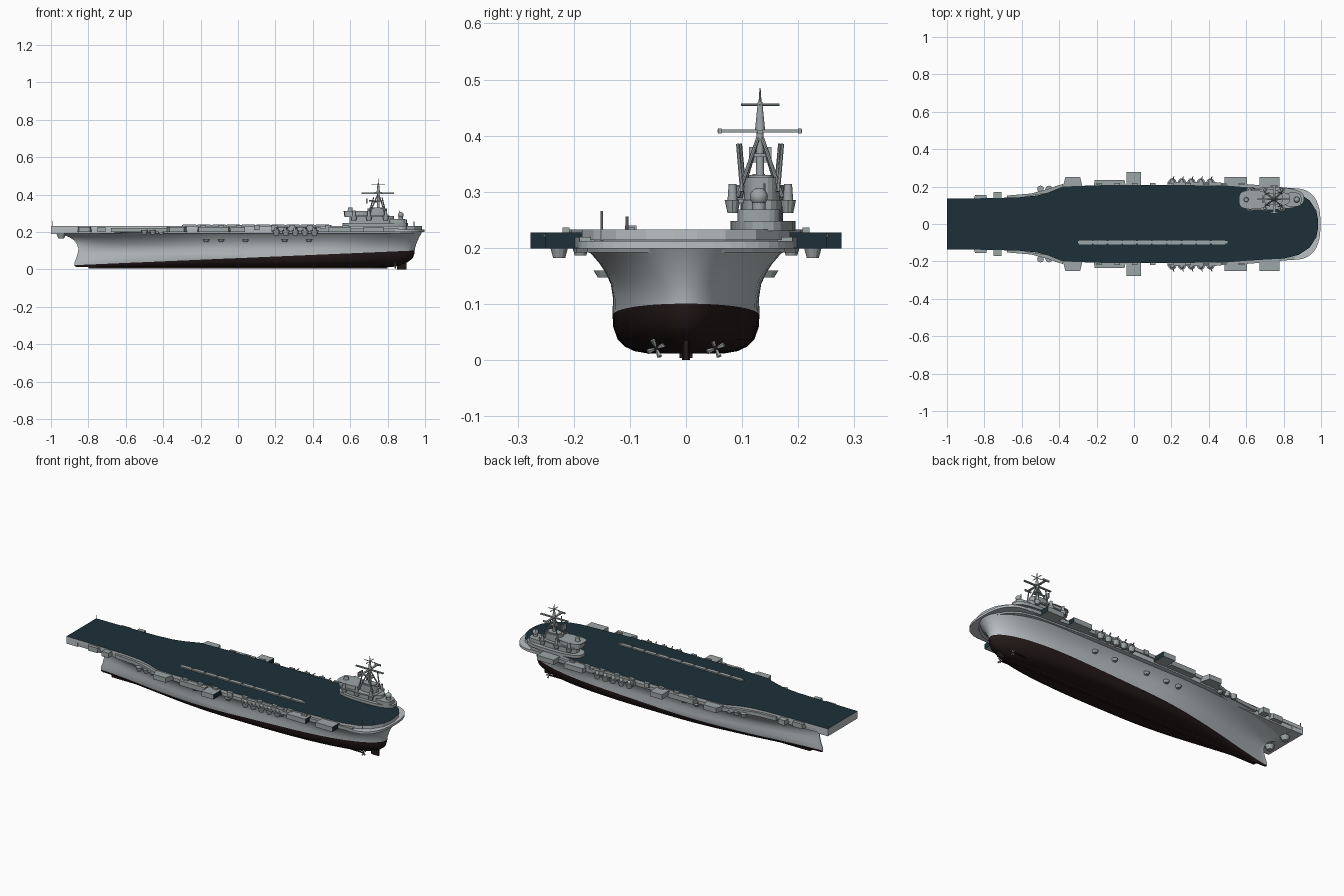
import bpy, bmesh, math
from mathutils import Vector


def mat(name, c):
    m = bpy.data.materials.new(name)
    m.diffuse_color = (*c, 1)
    return m


HULL = mat("hull_light_grey", (0.49, 0.53, 0.55))
GREY = mat("fitting_grey", (0.34, 0.38, 0.39))
TEAL = mat("deck_teal", (0.012, 0.030, 0.039))
RED = mat("antifouling_dark_red", (0.018, 0.010, 0.010))


def finish(name, bm, mats, smooth=False):
    bmesh.ops.recalc_face_normals(bm, faces=bm.faces)
    me = bpy.data.meshes.new(name)
    bm.to_mesh(me)
    bm.free()
    ob = bpy.data.objects.new(name, me)
    bpy.context.collection.objects.link(ob)
    for m in mats:
        me.materials.append(m)
    if smooth:
        bpy.ops.object.select_all(action='DESELECT')
        bpy.context.view_layer.objects.active = ob
        ob.select_set(True)
        bpy.ops.object.shade_smooth_by_angle(angle=math.radians(35))
    return ob


def prism(name, pts, z0, z1, m=GREY, rule=None, m2=TEAL, taper=1.0):
    """Extruded outline; faces matching rule(normal) take the second colour."""
    bm = bmesh.new()
    cx = sum(p[0] for p in pts) / len(pts)
    cy = sum(p[1] for p in pts) / len(pts)
    lo = [bm.verts.new((cx + (x - cx) * taper, cy + (y - cy) * taper, z0)) for x, y in pts]
    hi = [bm.verts.new((x, y, z1)) for x, y in pts]
    bm.faces.new(lo)
    bm.faces.new(hi)
    n = len(pts)
    for i in range(n):
        bm.faces.new((lo[i], lo[(i + 1) % n], hi[(i + 1) % n], hi[i]))
    bmesh.ops.recalc_face_normals(bm, faces=bm.faces)
    if rule:
        for f in bm.faces:
            f.normal_update()
            f.material_index = int(rule(f.normal))
    return finish(name, bm, [m, m2])


def box(name, x0, x1, y0, y1, z0, z1, m=GREY):
    return prism(name, [(x0, y0), (x1, y0), (x1, y1), (x0, y1)], z0, z1, m)


def oval(cx, cy, rx, ry, n=24, p=1.0):
    out = []
    for i in range(n):
        a = 2 * math.pi * i / n
        c, s = math.cos(a), math.sin(a)
        out.append((cx + rx * math.copysign(abs(c) ** p, c), cy + ry * math.copysign(abs(s) ** p, s)))
    return out


def rod(name, a, b, r, r2=None, m=GREY, n=8):
    a, b = Vector(a), Vector(b)
    bm = bmesh.new()
    bmesh.ops.create_cone(bm, cap_ends=True, segments=n, radius1=r, radius2=r if r2 is None else r2, depth=(b - a).length)
    q = (b - a).to_track_quat('Z', 'Y')
    for v in bm.verts:
        v.co = q @ v.co + (a + b) / 2
    return finish(name, bm, [m], n > 8)


def ball(name, c, r, m=GREY):
    bm = bmesh.new()
    bmesh.ops.create_uvsphere(bm, u_segments=14, v_segments=8, radius=r)
    bmesh.ops.translate(bm, vec=Vector(c), verts=bm.verts)
    return finish(name, bm, [m], True)


# Hull: lofted levels (z, bow x, stern x, half width, entry length, run length)
LEVELS = [(0.012, -0.86, 0.82, 0.070, 0.55, 0.45), (0.016, -0.872, 0.845, 0.092, 0.53, 0.43),
          (0.024, -0.875, 0.87, 0.109, 0.51, 0.40), (0.037, -0.874, 0.905, 0.122, 0.50, 0.37),
          (0.06, -0.865, 0.935, 0.130, 0.48, 0.32), (0.085, -0.857, 0.943, 0.131, 0.475, 0.29),
          (0.11, -0.853, 0.946, 0.130, 0.47, 0.27), (0.135, -0.862, 0.953, 0.134, 0.46, 0.245),
          (0.155, -0.877, 0.961, 0.143, 0.45, 0.22), (0.172, -0.902, 0.969, 0.154, 0.44, 0.205),
          (0.187, -0.94, 0.977, 0.167, 0.43, 0.19), (0.200, -0.985, 0.985, 0.181, 0.42, 0.18)]
N = 48
bm = bmesh.new()
rings = []
for z, xb, xs, w, a, c in LEVELS:
    ring = []
    flare = max(0.0, (z - 0.105) / 0.095)
    for i in range(N + 1):
        s = 0.5 - 0.5 * math.cos(math.pi * i / N)
        f = 1.0
        if s < a:
            f = math.sin(math.pi / 2 * s / a) ** (1.15 - 0.65 * flare)
        if s > 1 - c:
            f *= math.sqrt(max(0, 1 - ((s - 1 + c) / c) ** 2.3))
        ring.append((xb + (xs - xb) * s, max(w * f, 0.002), z))
    left = [bm.verts.new((x, -y, z)) for x, y, z in ring]
    right = [bm.verts.new((x, y, z)) for x, y, z in reversed(ring)]
    rings.append(left + right)
M = len(rings[0])
for lo, hi in zip(rings, rings[1:]):
    for i in range(M):
        j = (i + 1) % M
        bm.faces.new((lo[i], lo[j], hi[j], hi[i]))
for r in (rings[0], rings[-1]):
    for i in range(N):
        bm.faces.new((r[i], r[i + 1], r[M - 2 - i], r[M - 1 - i]))
# sloping waterline cut, dark red below
bmesh.ops.bisect_plane(bm, geom=bm.verts[:] + bm.edges[:] + bm.faces[:],
                       plane_co=(0, 0, 0.06), plane_no=Vector((-0.043, 0, 1)).normalized())
for f in bm.faces:
    p = f.calc_center_median()
    f.material_index = int(p.z < 0.06 + 0.043 * p.x)
finish("hull", bm, [HULL, RED], True)

# Keel, rudder, shafts and propellers
box("keel", -0.8, 0.8, -0.012, 0.012, 0.004, 0.014, RED)
prism("rudder", [(0.85, 0), (0.865, 0.007), (0.90, 0.004), (0.90, -0.004), (0.865, -0.007)], 0.0, 0.075, RED)
for s in (-1, 1):
    y = s * 0.053
    rod("propeller_shaft", (0.62, y, 0.024), (0.84, y, 0.021), 0.004, m=RED)
    rod("shaft_strut", (0.8, y, 0.021), (0.8, y * 0.8, 0.06), 0.004, m=RED)
    for k in range(4):
        t = k * math.pi / 2 + 0.4
        rod("propeller_blade", (0.836, y, 0.021), (0.842, y + 0.016 * math.cos(t), 0.021 + 0.016 * math.sin(t)),
            0.002, 0.005, GREY, 5)

# Flight deck with teal top and lower gallery rim
HALF = [(-1.0, 0.135), (-0.8, 0.138), (-0.62, 0.142), (-0.52, 0.152), (-0.46, 0.168), (-0.38, 0.2), (-0.2, 0.207),
        (0.1, 0.21), (0.5, 0.205), (0.62, 0.195), (0.8, 0.185), (0.88, 0.165), (0.94, 0.125), (0.975, 0.07), (0.985, 0.02)]


def outline(kx=1.0, ky=1.0):
    pts = [(x * kx, y * ky) for x, y in HALF]
    return pts + [(x, -y) for x, y in reversed(pts)]


prism("flight_deck", outline(), 0.214, 0.233, HULL, lambda n: n.z > 0.9)
prism("deck_gallery", outline(0.995, 0.965), 0.192, 0.214, HULL, None, TEAL, 0.985)
rim = [(x, y) for x, y in oval(0.84, 0, 0.157, 0.192, 40, 0.75) if x > 0.8]
rim.sort(key=lambda p: math.atan2(p[1], p[0] - 0.8))
prism("stern_walkway", rim, 0.199, 0.212, HULL)
box("bow_plate", -1.0, -0.93, -0.134, 0.134, 0.19, 0.215, HULL)

# Sponsons down both sides: x0, x1, outer y, slant
SPONSONS = [(-0.385, -0.27, 0.25, 0.018), (-0.22, -0.04, 0.234, 0.01), (-0.04, 0.037, 0.277, 0.0),
            (0.485, 0.605, 0.25, 0.0), (0.67, 0.777, 0.25, 0.0), (-0.86, -0.78, 0.155, 0.01),
            (-0.75, -0.708, 0.172, 0.0), (0.18, 0.44, 0.224, 0.0)]
for s in (-1, 1):
    for x0, x1, y, d in SPONSONS:
        inner = 0.12 if x0 < -0.6 else 0.18
        big = y > 0.24 and d == 0
        prism("side_sponson", [(x0, s * inner), (x1, s * inner), (x1 - d, s * y), (x0 + d, s * y)],
              0.199, 0.227, GREY, (lambda n: n.x > 0.9) if big else None)
    # catwalks along the deck edge
    prism("forward_catwalk", [(-0.68, s * 0.13), (-0.38, s * 0.18), (-0.38, s * 0.214), (-0.46, s * 0.187),
                              (-0.55, s * 0.163), (-0.68, s * 0.152)], 0.2, 0.221)
    prism("aft_catwalk", [(0.44, s * 0.18), (0.86, s * 0.15), (0.86, s * 0.19), (0.62, s * 0.212), (0.44, s * 0.222)],
          0.2, 0.219)
    # gun battery
    for i in range(5):
        x = 0.205 + i * 0.051
        prism("gun_tub", oval(x, s * 0.226, 0.021, 0.018, 12), 0.182, 0.209, GREY, taper=0.6)
        ball("gun_mount", (x, s * 0.226, 0.213), 0.012, GREY)
        rod("gun_barrel", (x, s * 0.23, 0.215), (x + 0.008, s * 0.254, 0.222), 0.003, n=6)
    # small forward gun tubs under the deck
    for x in (-0.50, -0.455, -0.41):
        prism("forward_gun_tub", oval(x, s * 0.188, 0.018, 0.017, 12), 0.186, 0.21, GREY, taper=0.6)
    # lower hull pods
    for x in (-0.17, -0.09, 0.04, 0.25, 0.38):
        prism("hull_pod", oval(x, s * 0.145, 0.018, 0.02, 12), 0.147, 0.16, GREY, taper=0.6)
    # bow tubs
    prism("bow_tub", oval(-0.945, s * 0.06, 0.025, 0.025, 12), 0.165, 0.19, GREY, taper=0.6)
    # lockers at deck edge
    for i in range(9):
        x = -0.2 + i * 0.095
        box("deck_edge_locker", x, x + 0.03, s * 0.214 - 0.006, s * 0.214 + 0.006, 0.21, 0.236)

# Deck strip: line of raised barrier pieces
box("deck_track", -0.3, 0.5, -0.105, -0.092, 0.233, 0.237)
for i in range(10):
    x = -0.295 + i * 0.079
    box("track_segment", x, x + 0.07, -0.109, -0.088, 0.233, 0.240)
rod("stern_pole", (0.9, -0.15, 0.21), (0.9, -0.15, 0.266), 0.0025)
rod("deck_pole", (0.94, -0.105, 0.21), (0.94, -0.105, 0.256), 0.0025)
rod("bow_pole", (-0.993, 0.125, 0.22), (-0.993, 0.125, 0.258), 0.002)

# Island superstructure
prism("island_base", oval(0.735, 0.137, 0.175, 0.058, 28, 0.75), 0.23, 0.248)
prism("island_lower", oval(0.715, 0.135, 0.12, 0.038, 24, 0.6), 0.248, 0.285)
prism("island_platform", oval(0.69, 0.13, 0.12, 0.056, 24, 0.6), 0.28, 0.287)
prism("bridge", oval(0.635, 0.13, 0.068, 0.045, 20, 0.6), 0.287, 0.308)
prism("bridge_roof", oval(0.635, 0.13, 0.074, 0.05, 20, 0.6), 0.308, 0.312)
prism("funnel", oval(0.745, 0.135, 0.052, 0.032, 24, 0.8), 0.285, 0.325)
prism("funnel_mouth", oval(0.745, 0.135, 0.042, 0.024, 24, 0.8), 0.325, 0.33)
prism("aft_house", oval(0.85, 0.13, 0.045, 0.038, 20, 0.6), 0.248, 0.268)
rod("aft_director_post", (0.87, 0.13, 0.26), (0.87, 0.13, 0.285), 0.012, n=12)
ball("aft_director", (0.87, 0.13, 0.291), 0.016)
rod("aft_aerial", (0.862, 0.14, 0.28), (0.862, 0.14, 0.315), 0.002)
for x in (0.62, 0.70, 0.79):
    for y in (0.083, 0.182):
        prism("island_gun_tub", oval(x, y, 0.018, 0.014, 12), 0.262, 0.285, GREY, taper=0.65)
        rod("island_director", (x, y, 0.285), (x, y, 0.314), 0.009, 0.007, n=12)
rod("bridge_director", (0.6, 0.13, 0.31), (0.6, 0.13, 0.332), 0.014, 0.011, n=12)

# Mast, tripod legs, yards and radar
X, Y = 0.75, 0.132
rod("mast_lower", (X, Y, 0.3), (X, Y, 0.41), 0.008, 0.006, n=12)
rod("mast_upper", (X, Y, 0.41), (X, Y, 0.46), 0.009, 0.004, n=12)
rod("mast_tip", (X, Y, 0.455), (X, Y, 0.485), 0.003, 0.001)
for dx, dy in ((-0.05, -0.035), (-0.05, 0.035), (0.04, -0.04), (0.04, 0.04)):
    rod("mast_leg", (X + dx, Y + dy, 0.29), (X + dx * 0.1, Y + dy * 0.1, 0.395), 0.0035)
    rod("funnel_post", (X + dx, Y + dy * 0.8, 0.3), (X + dx * 0.5, Y + dy, 0.385), 0.004, 0.003)
prism("mast_platform", oval(X, Y, 0.02, 0.018, 12), 0.362, 0.368)
box("cross_yard", X - 0.006, X + 0.006, 0.056, 0.207, 0.406, 0.411)
box("long_yard", 0.66, 0.835, Y - 0.005, Y + 0.005, 0.404, 0.41)
rod("top_yard_cross", (X, 0.098, 0.455), (X, 0.167, 0.455), 0.002)
rod("top_yard_long", (X - 0.035, Y, 0.455), (X + 0.035, Y, 0.455), 0.002)
rod("radar_arm", (X, Y, 0.36), (0.70, Y, 0.368), 0.004)
box("radar_screen", 0.685, 0.692, 0.112, 0.152, 0.352, 0.38)
for y in (0.06, 0.203):
    box("yard_end", X - 0.02, X + 0.02, y - 0.003, y + 0.003, 0.404, 0.413)
